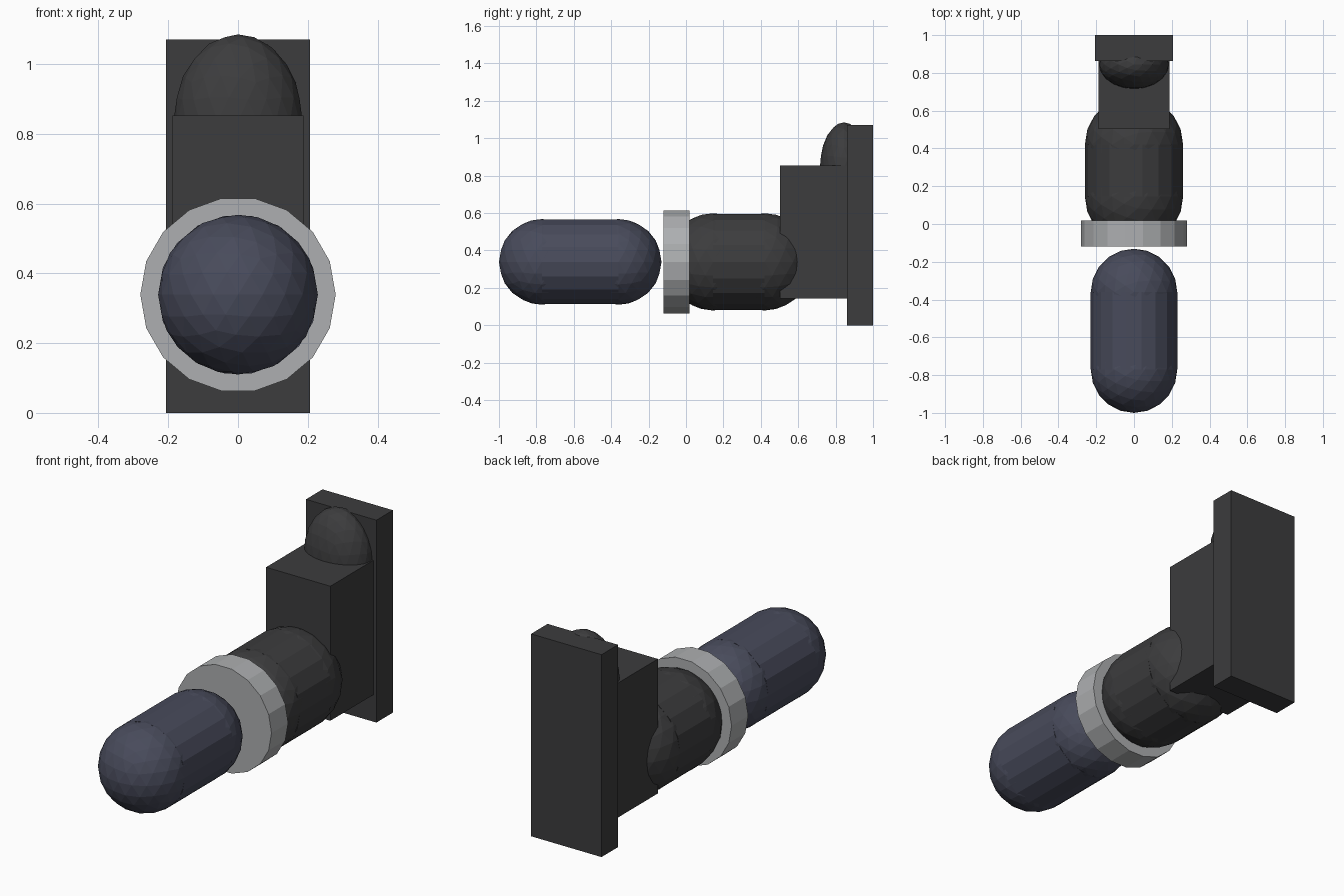
import bpy, bmesh
from math import radians
from mathutils import Matrix, Vector

if "Cube" in bpy.data.objects:
    bpy.data.objects.remove(bpy.data.objects["Cube"])

AXIS_Z = 0.339   # height of the barrel axis
SIDES = 18


def material(name, rgb):
    mat = bpy.data.materials.new(name)
    mat.diffuse_color = (*rgb, 1)
    mat.use_nodes = True
    mat.node_tree.nodes["Principled BSDF"].inputs["Base Color"].default_value = mat.diffuse_color
    return mat


dark = material("dark_grey", (0.045, 0.045, 0.047))
blue = material("blue_grey", (0.065, 0.07, 0.105))
light = material("light_grey", (0.42, 0.43, 0.44))


def finish(name, bm, mat):
    mesh = bpy.data.meshes.new(name)
    bm.to_mesh(mesh)
    bm.free()
    mesh.materials.append(mat)
    obj = bpy.data.objects.new(name, mesh)
    bpy.context.collection.objects.link(obj)
    return obj


def add_box(name, lo, hi, mat):
    lo, hi = Vector(lo), Vector(hi)
    bm = bmesh.new()
    bmesh.ops.create_cube(bm, size=1, matrix=Matrix.Translation((lo + hi) / 2) @ Matrix.Diagonal((*(hi - lo), 1)))
    return finish(name, bm, mat)


def tube(bm, radius, y0, y1):
    # cylinder along y with corners at the left and right
    turn = Matrix.Rotation(radians(90), 4, 'X') @ Matrix.Rotation(radians(90), 4, 'Z')
    bmesh.ops.create_cone(bm, cap_ends=True, segments=SIDES, radius1=radius, radius2=radius,
                          depth=y1 - y0, matrix=Matrix.Translation((0, (y0 + y1) / 2, AXIS_Z)) @ turn)


def ball(bm, centre, radii):
    bmesh.ops.create_icosphere(bm, subdivisions=3, radius=1,
                               matrix=Matrix.Translation(centre) @ Matrix.Diagonal((*radii, 1)))


def add_capsule(name, radius, y0, y1, mat):
    # y0 and y1 are the centres of the rounded ends
    bm = bmesh.new()
    tube(bm, radius, y0, y1)
    for y in (y0, y1):
        ball(bm, (0, y, AXIS_Z), (radius,) * 3)
    return finish(name, bm, mat)


# Wall plate and mounting block
add_box("back_plate", (-0.206, 0.862, 0), (0.206, 1.0, 1.07), dark)
add_box("mounting_block", (-0.188, 0.503, 0.142), (0.188, 0.87, 0.853), dark)

# Rounded bump on top of the block
bm = bmesh.new()
ball(bm, (0, 0.845, 0.835), (0.185, 0.13, 0.25))
finish("top_bump", bm, dark)

# Rear body, collar and front grip
add_capsule("rear_body", 0.26, 0.145, 0.42, dark)
bm = bmesh.new()
tube(bm, 0.28, -0.12, 0.019)
finish("collar", bm, light)
add_capsule("front_grip", 0.229, -0.771, -0.36, blue)
